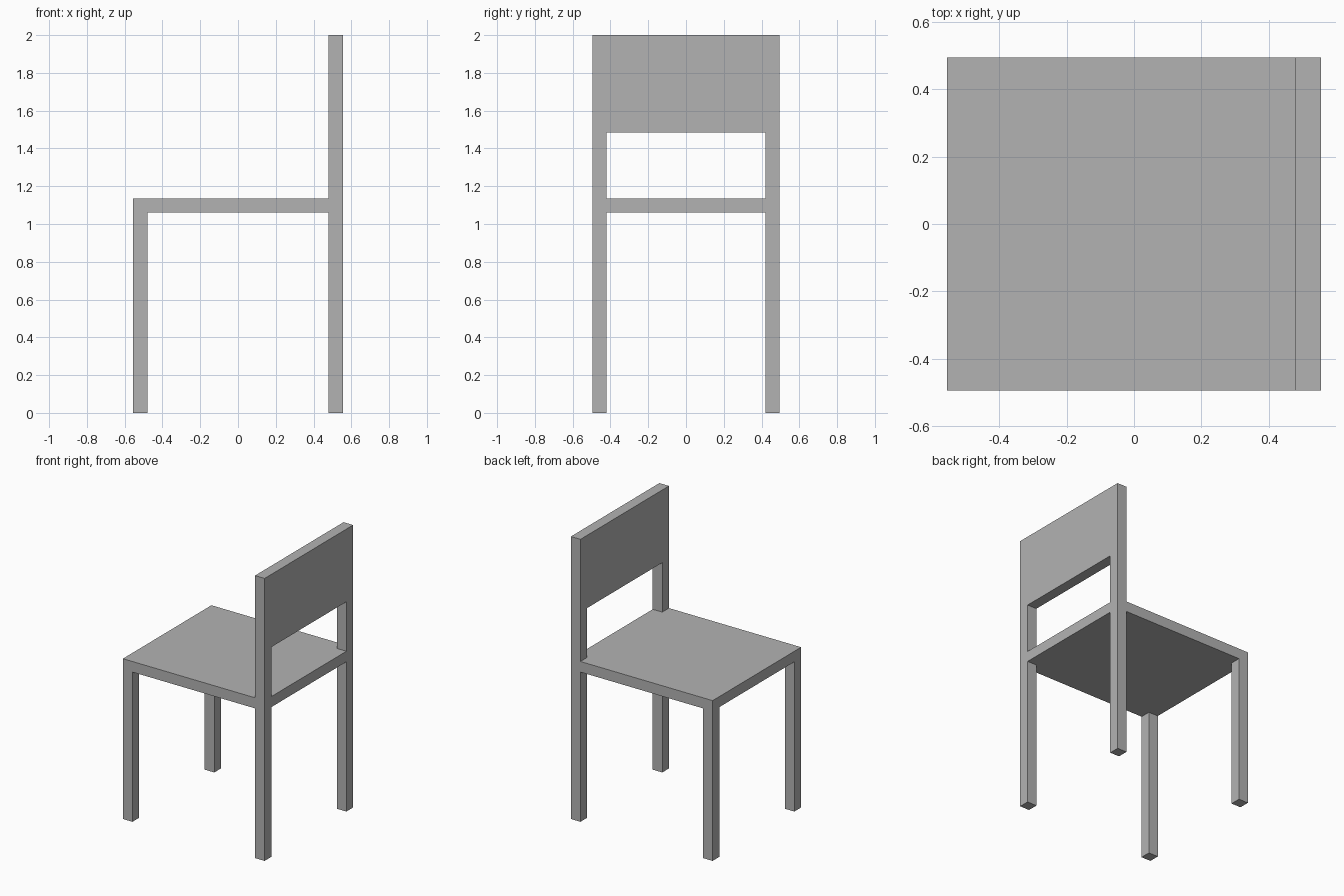
import bpy

cube = bpy.data.objects.get("Cube")
if cube:
    bpy.data.objects.remove(cube, do_unlink=True)

# Overall proportions
HALF_X, HALF_Y = 0.555, 0.495
BAR = 0.075
SEAT_BOTTOM, SEAT_TOP = 1.06, 1.135
PANEL_BOTTOM, TOP = 1.485, 2.0

grey = bpy.data.materials.new("plain grey")
grey.use_nodes = True
colour = (0.45, 0.45, 0.45, 1)
grey.diffuse_color = colour
grey.node_tree.nodes["Principled BSDF"].inputs["Base Color"].default_value = colour


def box(name, low, high):
    """Add a flat-faced box spanning two opposite corners."""
    centre = [(a + b) / 2 for a, b in zip(low, high)]
    bpy.ops.mesh.primitive_cube_add(size=1, location=centre)
    part = bpy.context.object
    part.name = name
    part.scale = [b - a for a, b in zip(low, high)]
    bpy.ops.object.transform_apply(location=False, rotation=False, scale=True)
    part.data.materials.append(grey)
    return part


def upright(name, side_x, side_y, bottom, top):
    """Add a square bar in the corner given by two signs."""
    x = side_x * (HALF_X - BAR / 2)
    y = side_y * (HALF_Y - BAR / 2)
    h = BAR / 2
    return box(name, (x - h, y - h, bottom), (x + h, y + h, top))


# Seat slab and backrest panel
box("seat", (-HALF_X, -HALF_Y, SEAT_BOTTOM), (HALF_X, HALF_Y, SEAT_TOP))
box("backrest", (HALF_X - BAR, -HALF_Y, PANEL_BOTTOM), (HALF_X, HALF_Y, TOP))

# Four legs, and two posts carrying the backrest
for side_y, side in ((-1, "near"), (1, "far")):
    upright(f"seat_leg_{side}", -1, side_y, 0, SEAT_BOTTOM)
    upright(f"backrest_leg_{side}", 1, side_y, 0, SEAT_BOTTOM)
    upright(f"backrest_post_{side}", 1, side_y, SEAT_TOP, PANEL_BOTTOM)
